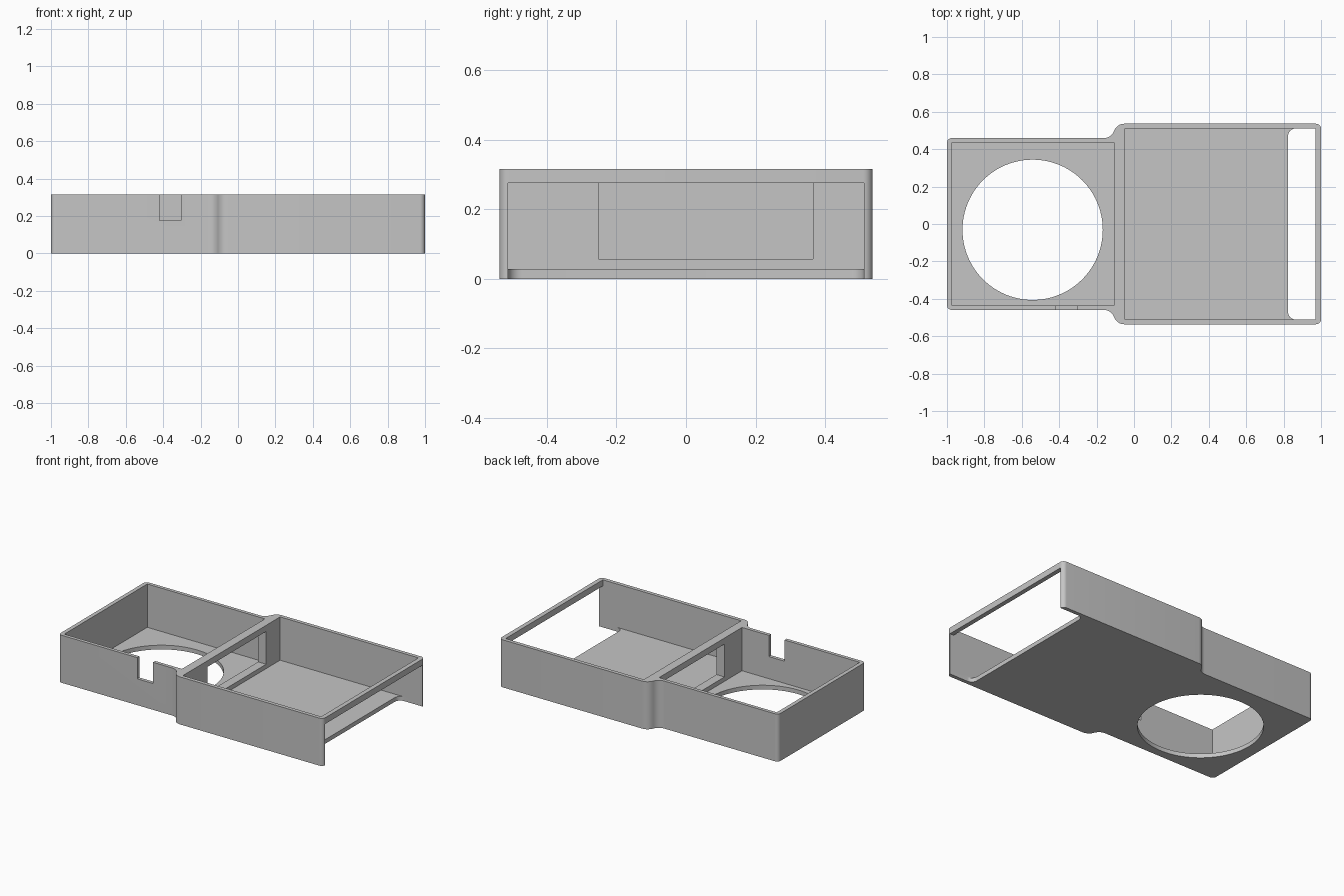
import bpy
import bmesh
from math import sin, cos, pi, radians

cube = bpy.data.objects.get("Cube")
if cube:
    bpy.data.objects.remove(cube, do_unlink=True)

HEIGHT, FLOOR, BAR = 0.316, 0.028, 0.275
SMALL_Y, BIG_Y = 0.459, 0.536      # half widths of the two trays

grey = bpy.data.materials.new("plain grey")
grey.use_nodes = True
grey.diffuse_color = (0.56, 0.56, 0.56, 1)
grey.node_tree.nodes["Principled BSDF"].inputs["Base Color"].default_value = grey.diffuse_color


def arc(cx, cy, r, start, end, steps=8):
    """Points along an arc, angles in degrees."""
    angles = [radians(start + (end - start) * i / steps) for i in range(steps + 1)]
    return [(cx + r * cos(a), cy + r * sin(a)) for a in angles]


def prism(name, outline, z0, z1):
    """Extrude a closed outline from z0 to z1."""
    bm = bmesh.new()
    face = bm.faces.new([bm.verts.new((x, y, z0)) for x, y in outline])
    top = bmesh.ops.extrude_face_region(bm, geom=[face])["geom"]
    moved = [v for v in top if isinstance(v, bmesh.types.BMVert)]
    bmesh.ops.translate(bm, verts=moved, vec=(0, 0, z1 - z0))
    bmesh.ops.recalc_face_normals(bm, faces=bm.faces)
    mesh = bpy.data.meshes.new(name)
    bm.to_mesh(mesh)
    bm.free()
    obj = bpy.data.objects.new(name, mesh)
    bpy.context.scene.collection.objects.link(obj)
    return obj


def box(name, x0, x1, y0, y1, z0, z1):
    return prism(name, [(x0, y0), (x1, y0), (x1, y1), (x0, y1)], z0, z1)


# Outer outline: upper half from the wide end to the narrow end, then mirrored
bend, turn = 0.0585, 70
shoulder_x = -0.052
neck_x = shoulder_x - 2 * bend * sin(radians(turn))
half = arc(1 - 0.027, BIG_Y - 0.027, 0.027, 0, 90)
half += arc(shoulder_x, BIG_Y - bend, bend, 90, 90 + turn)
half += arc(neck_x, SMALL_Y + bend, bend, turn - 90, -90)[1:]
half += arc(-1 + 0.025, SMALL_Y - 0.025, 0.025, 90, 180)
outline = half + [(x, -y) for x, y in reversed(half)]
body = prism("double_tray", outline, 0, HEIGHT)
body.data.materials.append(grey)

# End slot through the floor, with rounded inner corners
r, slot_x, slot_y = 0.04, 0.824, 0.511
slot = [(1.1, slot_y)] + arc(slot_x + r, slot_y - r, r, 90, 180)
slot += [(x, -y) for x, y in reversed(slot)]

cutters = [
    box("small_cavity", -0.973, -0.107, -0.436, 0.436, FLOOR, 0.5),
    box("large_cavity", -0.048, 0.97, -slot_y, slot_y, FLOOR, 0.5),
    prism("end_slot", slot, -0.1, FLOOR + 0.01),
    box("end_opening", 0.9, 1.1, -slot_y, slot_y, FLOOR, BAR),
    box("divider_window", -0.15, 0.0, -0.252, 0.365, 0.057, BAR),
    box("cable_notch", -0.42, -0.304, -0.6, -0.4, 0.175, 0.5),
    prism("round_hole", arc(-0.542, -0.031, 0.375, 0, 360, 96)[:-1], -0.1, 0.1),
]
for cutter in cutters:
    cutter.hide_render = True
    cut = body.modifiers.new(cutter.name, "BOOLEAN")
    cut.operation = "DIFFERENCE"
    cut.solver = "EXACT"
    cut.object = cutter

# Bake the cuts and drop the cutters
bpy.context.view_layer.update()
graph = bpy.context.evaluated_depsgraph_get()
baked = bpy.data.meshes.new_from_object(body.evaluated_get(graph))
body.modifiers.clear()
body.data = baked
for cutter in cutters:
    bpy.data.objects.remove(cutter, do_unlink=True)

# Smooth the curved walls, keep the edges sharp
bpy.ops.object.select_all(action="DESELECT")
body.select_set(True)
bpy.context.view_layer.objects.active = body
bpy.ops.object.shade_smooth_by_angle(angle=radians(30))
